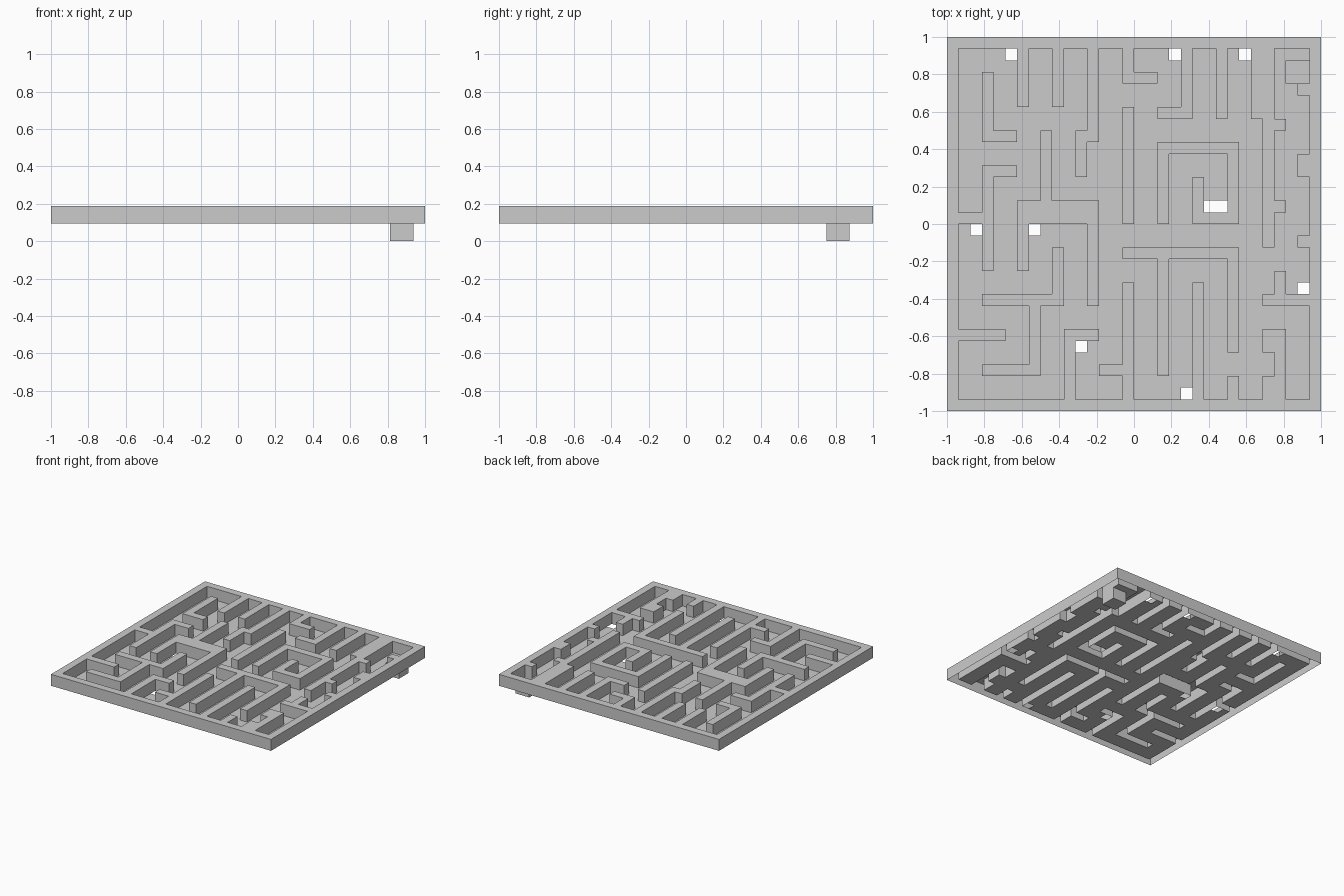
import bpy
import bmesh

cube = bpy.data.objects.get("Cube")
if cube:
    bpy.data.objects.remove(cube, do_unlink=True)

CELLS = 32
STEP = 2 / CELLS
LEVEL = 1.5 * STEP          # floor height, wall height and pit depth

# Walls as strokes: start cell (column, row from the back) and moves
RIM = [(0, 0, "R31 D31 L31 U31")]
BACK_WALLS = [
    (6, 1, "D4"), (9, 1, "D4"), (12, 1, "D7 L1 D3"), (15, 1, "D2 R2"),
    (20, 1, "D5 L2"), (23, 1, "D5"), (26, 1, "D5"), (27, 1, "D16"),
    (28, 7, ""), (28, 14, ""),
]
SIDE_WALLS = [
    (1, 15, "R2"), (5, 11, "L2 D8"), (1, 25, "R3"), (30, 4, ""),
    (30, 11, "U1"), (30, 17, ""), (30, 22, "L3"), (28, 22, "U2"),
]
FRONT_WALLS = [
    (10, 30, "U5 R2"), (15, 30, "U9"), (15, 28, "L2"), (21, 30, "U9"),
    (24, 30, "U1"), (28, 30, "U5"), (27, 30, "U1"), (27, 26, "U1"),
]
ISLAND_WALLS = [
    (3, 3, "D5 R2"), (8, 8, "D5"), (6, 14, "R6"), (6, 19, "U4 R6 D7"),
    (9, 18, "D4 L6"), (7, 22, "D6 L4"), (15, 6, "D9"),
    (18, 15, "U6 R6 D6 L3 U3"), (15, 18, "R9 D8"), (18, 18, "D10"),
]
HOLES = {(5, 1), (19, 1), (25, 1), (2, 16), (7, 16), (30, 21),
         (11, 26), (20, 30), (22, 14), (23, 14)}
PIT = {(c, r) for c in (29, 30) for r in (2, 3)}
MOVES = {"R": (1, 0), "L": (-1, 0), "D": (0, 1), "U": (0, -1)}


def stroke_cells(col, row, path):
    """All cells that one wall stroke passes over."""
    cells = {(col, row)}
    for move in path.split():
        dc, dr = MOVES[move[0]]
        for _ in range(int(move[1:])):
            col, row = col + dc, row + dr
            cells.add((col, row))
    return cells


def cell_of(face):
    p = face.calc_center_median()
    return int((p.x + 1) / STEP), int((1 - p.y) / STEP)


def shift_cells(bm, faces, dz):
    """Extrude a region of floor up or down, leaving its underside open."""
    result = bmesh.ops.extrude_face_region(bm, geom=faces)["geom"]
    verts = [g for g in result if isinstance(g, bmesh.types.BMVert)]
    bmesh.ops.translate(bm, verts=verts, vec=(0, 0, dz))
    left = [f for f in faces if f.is_valid]
    if left:
        bmesh.ops.delete(bm, geom=left, context="FACES")


walls = set()
for group in (RIM, BACK_WALLS, SIDE_WALLS, FRONT_WALLS, ISLAND_WALLS):
    for stroke in group:
        walls |= stroke_cells(*stroke)

# Floor sheet
bm = bmesh.new()
bmesh.ops.create_grid(bm, x_segments=CELLS, y_segments=CELLS, size=1)
bmesh.ops.translate(bm, verts=bm.verts, vec=(0, 0, LEVEL))
cells = {cell_of(f): f for f in bm.faces}

# Raised hollow walls, sunken finish pit, open drop holes
wall_faces = [cells[c] for c in walls]
pit_faces = [cells[c] for c in PIT]
hole_faces = [cells[c] for c in HOLES]
shift_cells(bm, wall_faces, LEVEL)
shift_cells(bm, pit_faces, -LEVEL)
bmesh.ops.delete(bm, geom=hole_faces, context="FACES")

mesh = bpy.data.meshes.new("maze_board")
bm.to_mesh(mesh)
bm.free()
board = bpy.data.objects.new("maze_board", mesh)
bpy.context.collection.objects.link(board)

# Plain grey
grey = bpy.data.materials.new("plain_grey")
grey.use_nodes = True
colour = (0.6, 0.6, 0.6, 1)
grey.diffuse_color = colour
grey.node_tree.nodes["Principled BSDF"].inputs["Base Color"].default_value = colour
mesh.materials.append(grey)
